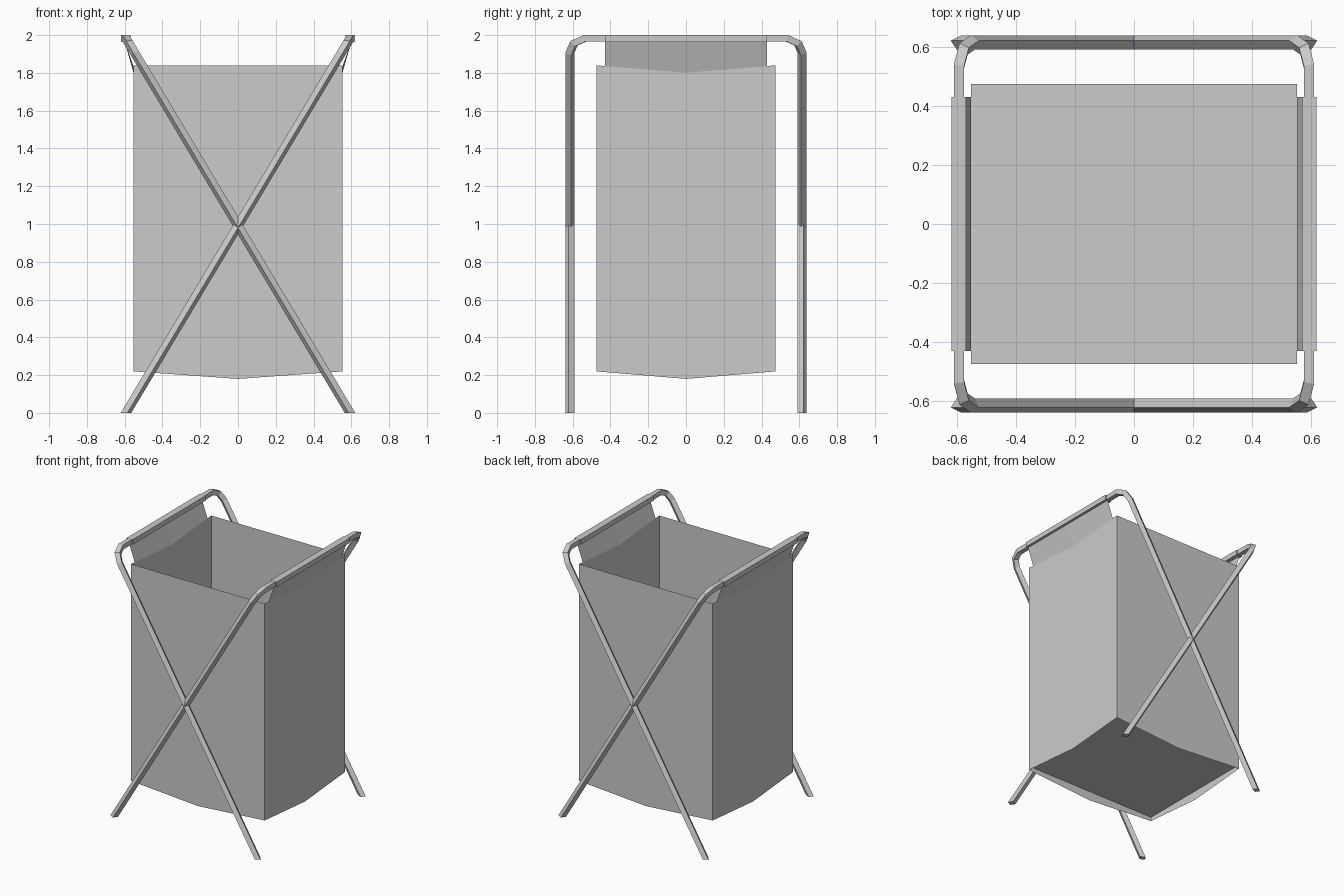
import bpy, bmesh
from math import atan2, sin, cos
from mathutils import Vector

cube = bpy.data.objects.get("Cube")
if cube:
    bpy.data.objects.remove(cube)

grey = bpy.data.materials.new("light_grey")
grey.use_nodes = True
COLOUR = (0.6, 0.6, 0.6, 1)
grey.diffuse_color = COLOUR
grey.node_tree.nodes["Principled BSDF"].inputs["Base Color"].default_value = COLOUR


def make_object(name, bm, closed=True):
    if closed:
        bmesh.ops.recalc_face_normals(bm, faces=bm.faces)
    mesh = bpy.data.meshes.new(name)
    bm.to_mesh(mesh)
    bm.free()
    mesh.materials.append(grey)
    obj = bpy.data.objects.new(name, mesh)
    bpy.context.scene.collection.objects.link(obj)
    return obj


def bridge(bm, ring_a, ring_b, cyclic=True):
    n = len(ring_a)
    for i in range(n if cyclic else n - 1):
        j = (i + 1) % n
        bm.faces.new((ring_a[i], ring_a[j], ring_b[j], ring_b[i]))


BAR_X, BAR_Z = 0.593, 1.9825    # centre of the top bar
HALF = 0.0175                   # half the tube width
LEAN = atan2(BAR_X, BAR_Z / 2)  # lean of a leg from vertical
BAG_X, BAG_Y = 0.553, 0.475
RIM, RIM_DIP = 1.84, 1.80
SLEEVE_Y = 0.43


def frame(name, side):
    """U-shaped square tube: top bar, rounded corners and two slanted legs."""
    down = Vector((-side * sin(LEAN), 0, -cos(LEAN)))
    normal = Vector((side * cos(LEAN), 0, -sin(LEAN)))
    top = Vector((side * BAR_X, 0, BAR_Z))
    # half path as (y, distance down the leg)
    half = [(0.615, BAR_Z / cos(LEAN)), (0.615, 0.09), (0.593, 0.03), (0.535, 0)]
    path = [Vector(p) for p in half] + [Vector((-y, t)) for y, t in reversed(half)]
    bm = bmesh.new()
    rings = []
    for i, p in enumerate(path):
        before = (p - path[i - 1]).normalized() if i else None
        after = (path[i + 1] - p).normalized() if i < len(path) - 1 else None
        before, after = before or after, after or before
        outs = [Vector((-d.y, d.x)) for d in (before, after)]
        miter = (outs[0] + outs[1]).normalized()
        miter /= miter.dot(outs[0])
        # the outward direction must point away from the bag
        if miter.dot(Vector((p.x, -0.1))) < 0:
            miter = -miter
        ring = []
        for sx, sz in ((1, 1), (-1, 1), (-1, -1), (1, -1)):
            # square kept level on the top bar, hence rolled on the legs
            out = HALF * (sx * sin(LEAN) + sz * cos(LEAN))
            across = HALF * (sx * cos(LEAN) - sz * sin(LEAN))
            q = p + miter * out
            co = top + Vector((0, q.x, 0)) + down * q.y + normal * across
            if i in (0, len(path) - 1):      # cut the feet level
                co -= down * (co.z / down.z)
            ring.append(bm.verts.new(co))
        rings.append(ring)
    for a, b in zip(rings, rings[1:]):
        bridge(bm, a, b)
    bm.faces.new(rings[0])
    bm.faces.new(rings[-1])
    make_object(name, bm)


def handle(name, side):
    """Fabric sleeve around the top bar."""
    bm = bmesh.new()
    bmesh.ops.create_cube(bm, size=1)
    for v in bm.verts:
        v.co = Vector((side * (0.594 + v.co.x * 0.05), v.co.y * 2 * SLEEVE_Y,
                       1.9825 + v.co.z * 0.037))
    make_object(name + "_sleeve", bm)

    # Flap joining the sleeve to the rim of the bag
    bm = bmesh.new()
    upper = [bm.verts.new((side * 0.6, y, 1.965)) for y in (-SLEEVE_Y, 0, SLEEVE_Y)]
    lower = [bm.verts.new((side * BAG_X, y, z)) for y, z in
             ((-SLEEVE_Y, RIM - 0.004), (0, RIM_DIP), (SLEEVE_Y, RIM - 0.004))]
    if side > 0:
        bridge(bm, lower, upper, False)
    else:
        bridge(bm, upper, lower, False)
    make_object(name + "_flap", bm, closed=False)


# Crossing frames and their handles
for label, side in (("left", 1), ("right", -1)):
    frame(label + "_frame", side)
    handle(label + "_handle", side)

# Bag walls, with sagging lower edges and dipped side rims
bm = bmesh.new()
corners = [(-1, -1), (0, -1), (1, -1), (1, 0), (1, 1), (0, 1), (-1, 1), (-1, 0)]
hem = [bm.verts.new((x * BAG_X, y * BAG_Y, 0.22 if x * y else 0.18)) for x, y in corners]
rim = [bm.verts.new((x * BAG_X, y * BAG_Y, RIM if y else RIM_DIP)) for x, y in corners]
bridge(bm, hem, rim)
make_object("bag_walls", bm, closed=False)

# Bag floor, set above the hem
bm = bmesh.new()
bm.faces.new([bm.verts.new((x * BAG_X, y * BAG_Y, 0.25)) for x, y in corners if x * y])
make_object("bag_floor", bm, closed=False)
